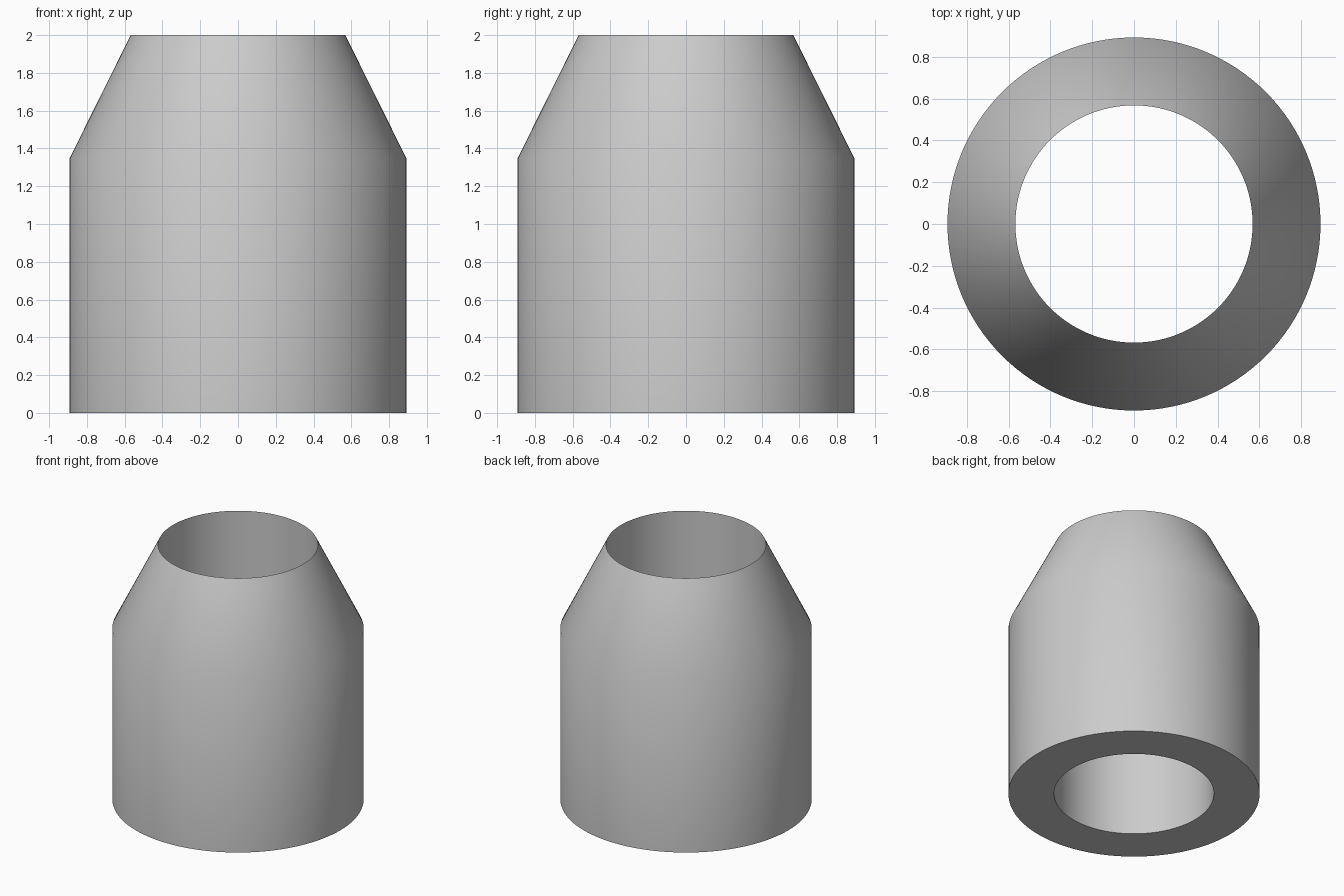
import bpy
import bmesh
from math import tau, radians

cube = bpy.data.objects.get("Cube")
if cube:
    bpy.data.objects.remove(cube, do_unlink=True)

SEGMENTS = 128
OUTER, BORE = 0.893, 0.568
SHOULDER, HEIGHT = 1.345, 2.0

# Single grey material
grey = bpy.data.materials.new("plain_grey")
grey.use_nodes = True
colour = (0.6, 0.6, 0.6, 1.0)
grey.diffuse_color = colour
grey.node_tree.nodes["Principled BSDF"].inputs["Base Color"].default_value = colour

# Closed wall section: bore, base ring, straight side, taper to a knife-edge rim
profile = [(BORE, 0), (OUTER, 0), (OUTER, SHOULDER), (BORE, HEIGHT)]

# Revolve the section around the vertical axis
bm = bmesh.new()
verts = [bm.verts.new((r, 0, z)) for r, z in profile]
edges = [bm.edges.new((verts[i], verts[(i + 1) % len(verts)]))
         for i in range(len(verts))]
bmesh.ops.spin(bm, geom=verts + edges, cent=(0, 0, 0), axis=(0, 0, 1),
               angle=tau, steps=SEGMENTS, use_merge=False)
bmesh.ops.remove_doubles(bm, verts=bm.verts[:], dist=0.0001)
bmesh.ops.recalc_face_normals(bm, faces=bm.faces[:])

mesh = bpy.data.meshes.new("tapered_sleeve")
bm.to_mesh(mesh)
bm.free()
mesh.materials.append(grey)

sleeve = bpy.data.objects.new("tapered_sleeve", mesh)
bpy.context.collection.objects.link(sleeve)

# Smooth walls and shoulder, sharp rim and base edges
bpy.ops.object.select_all(action="DESELECT")
sleeve.select_set(True)
bpy.context.view_layer.objects.active = sleeve
bpy.ops.object.shade_smooth_by_angle(angle=radians(30))
